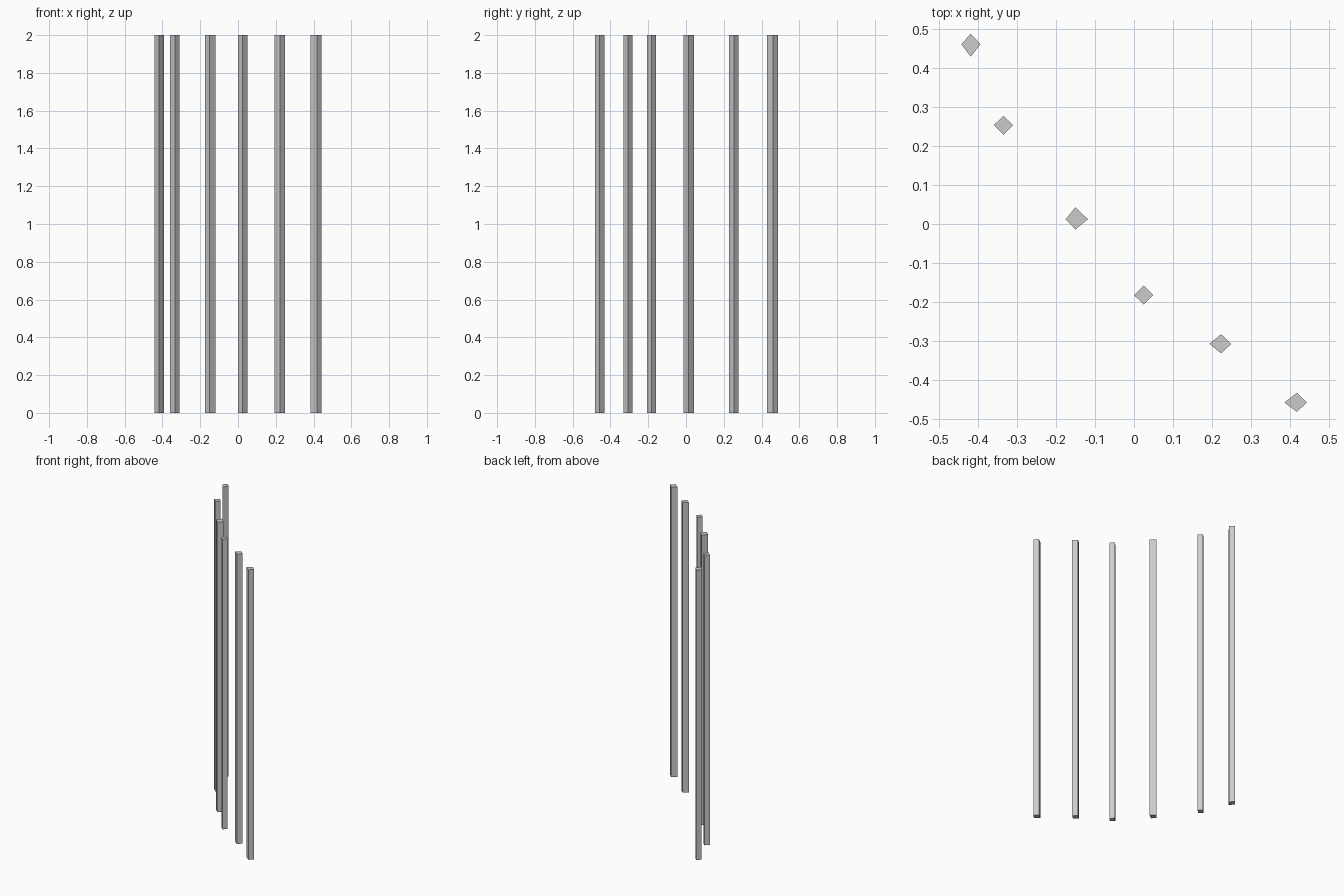
import bpy
import bmesh

if "Cube" in bpy.data.objects:
    bpy.data.objects.remove(bpy.data.objects["Cube"])

HEIGHT = 2.0


def make_post(name, left, right, front, back, mid_x, mid_y):
    """Solid upright post with a four-sided diamond section."""
    bm = bmesh.new()
    section = [(left, mid_y), (mid_x, front), (right, mid_y), (mid_x, back)]
    base = bm.faces.new([bm.verts.new((x, y, 0)) for x, y in section])
    ext = bmesh.ops.extrude_face_region(bm, geom=[base], use_keep_orig=True)
    top = [v for v in ext["geom"] if isinstance(v, bmesh.types.BMVert)]
    bmesh.ops.translate(bm, verts=top, vec=(0, 0, HEIGHT))
    bmesh.ops.recalc_face_normals(bm, faces=bm.faces)
    mesh = bpy.data.meshes.new(name)
    bm.to_mesh(mesh)
    bm.free()
    bpy.context.collection.objects.link(bpy.data.objects.new(name, mesh))


# Posts from back left to front right: left, right, front, back, ridge x, ridge y
posts = [
    (-0.442, -0.393, 0.428, 0.487, -0.418, 0.460),
    (-0.359, -0.310, 0.228, 0.277, -0.334, 0.253),
    (-0.175, -0.118, -0.014, 0.043, -0.150, 0.012),
    (0.000, 0.049, -0.206, -0.158, 0.025, -0.182),
    (0.193, 0.249, -0.331, -0.282, 0.223, -0.307),
    (0.385, 0.442, -0.481, -0.432, 0.417, -0.457),
]
for i, p in enumerate(posts, 1):
    make_post(f"post_{i}", *p)
